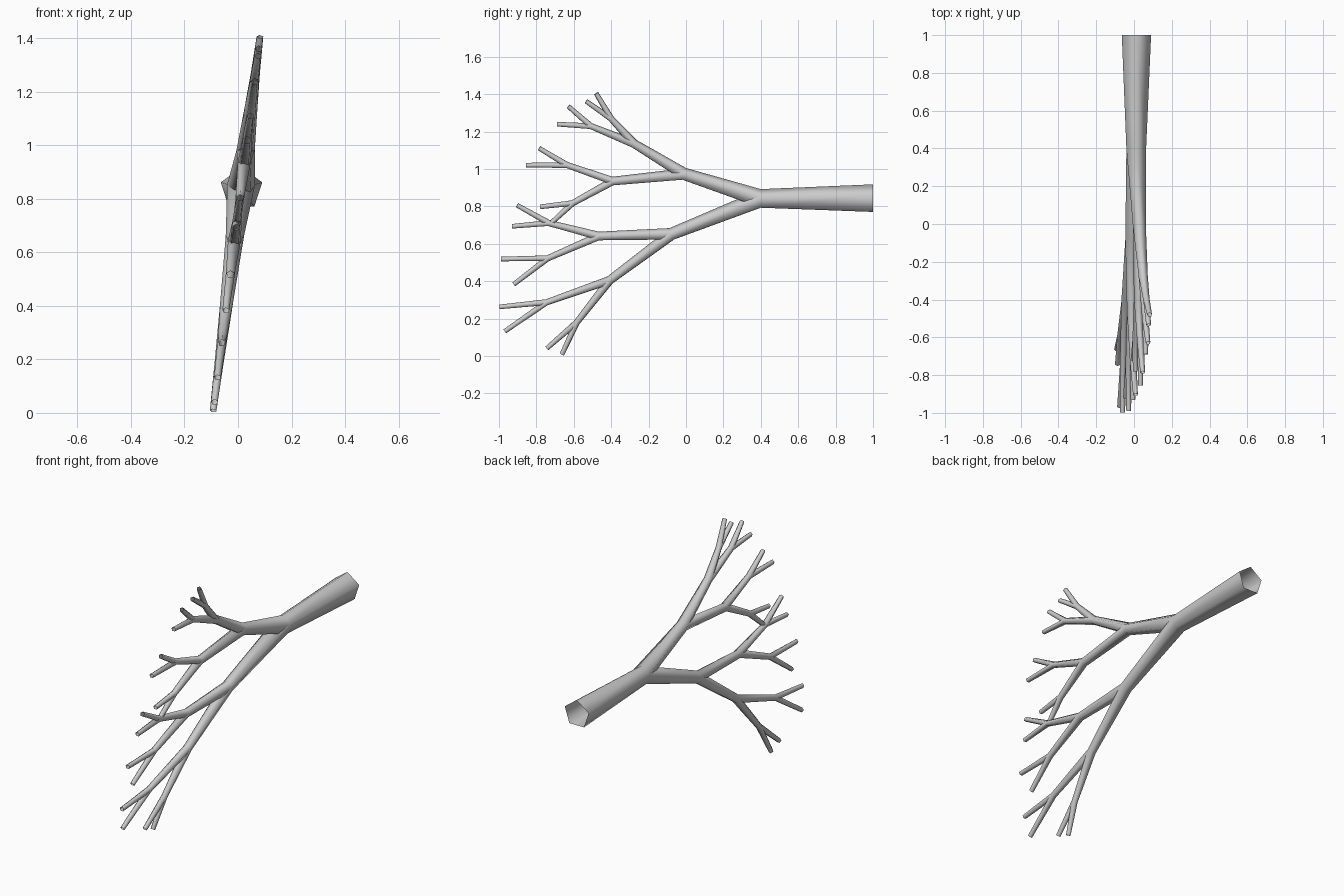
import bpy, bmesh, math
from mathutils import Vector

if "Cube" in bpy.data.objects:
    bpy.data.objects.remove(bpy.data.objects["Cube"])

SIDES = 5
RADII = [0.055, 0.036, 0.0255, 0.018, 0.0135]   # ring radius at the end of each level

# Fork positions (y, z); the key spells the route: u = upper fork, l = lower fork
NODES = {
    "": (0.40, 0.837),
    "u": (-0.01, 0.97), "l": (-0.075, 0.65),
    "uu": (-0.278, 1.133), "ul": (-0.39, 0.933),
    "lu": (-0.465, 0.639), "ll": (-0.406, 0.404),
    "uuu": (-0.40, 1.267), "uul": (-0.508, 1.227),
    "ulu": (-0.636, 1.019), "ull": (-0.604, 0.816),
    "luu": (-0.733, 0.709), "lul": (-0.738, 0.521),
    "llu": (-0.743, 0.286), "lll": (-0.583, 0.179),
    "uuuu": (-0.481, 1.404), "uuul": (-0.535, 1.361),
    "uulu": (-0.63, 1.334), "uull": (-0.69, 1.238),
    "uluu": (-0.786, 1.11), "ulul": (-0.856, 1.019),
    "ullu": (-0.78, 0.796), "ulll": (-0.733, 0.698),
    "luuu": (-0.904, 0.805), "luul": (-0.93, 0.692),
    "lulu": (-0.989, 0.517), "lull": (-0.92, 0.382),
    "lluu": (-0.997, 0.261), "llul": (-0.968, 0.131),
    "lllu": (-0.743, 0.04), "llll": (-0.663, 0.008),
}


def point(yz):
    """The whole branch lies in a plane leaning slightly sideways."""
    y, z = yz
    return Vector((0.012 + 0.125 * (z - 0.838), y, z))


bm = bmesh.new()


def ring(centre, direction, radius):
    d = direction.normalized()
    up = Vector((0, 0, 1))
    up = (up - d * up.dot(d)).normalized()
    side = up.cross(d)
    return [bm.verts.new(centre + radius * (up * math.cos(a) + side * math.sin(a)))
            for a in (2 * math.pi * i / SIDES for i in range(SIDES))]


def tube(a, b):
    for i in range(SIDES):
        j = (i + 1) % SIDES
        bm.faces.new((a[i], a[j], b[j], b[i]))


def grow(key, start, start_ring):
    """Tapered tube from the parent's ring to this node, then both forks."""
    end = point(NODES[key])
    end_ring = ring(end, end - start, RADII[len(key)])
    tube(start_ring, end_ring)
    for fork in "ul":
        if key + fork in NODES:
            grow(key + fork, end, end_ring)


# Open thick end of the branch
base = Vector((0.013, 1.0, 0.836))
grow("", base, ring(base, Vector((0, -1, 0)), 0.0815))
bmesh.ops.recalc_face_normals(bm, faces=bm.faces)

# Make sure the tubes face outward
mesh = bpy.data.meshes.new("branch")
bm.normal_update()
f = min(bm.faces, key=lambda f: -f.calc_center_median().y)
if f.normal.dot(f.calc_center_median() - Vector((0.013, f.calc_center_median().y, 0.836))) < 0:
    bmesh.ops.reverse_faces(bm, faces=bm.faces)
for f in bm.faces:
    f.smooth = True
bm.to_mesh(mesh)
bm.free()
branch = bpy.data.objects.new("branch", mesh)
bpy.context.collection.objects.link(branch)
